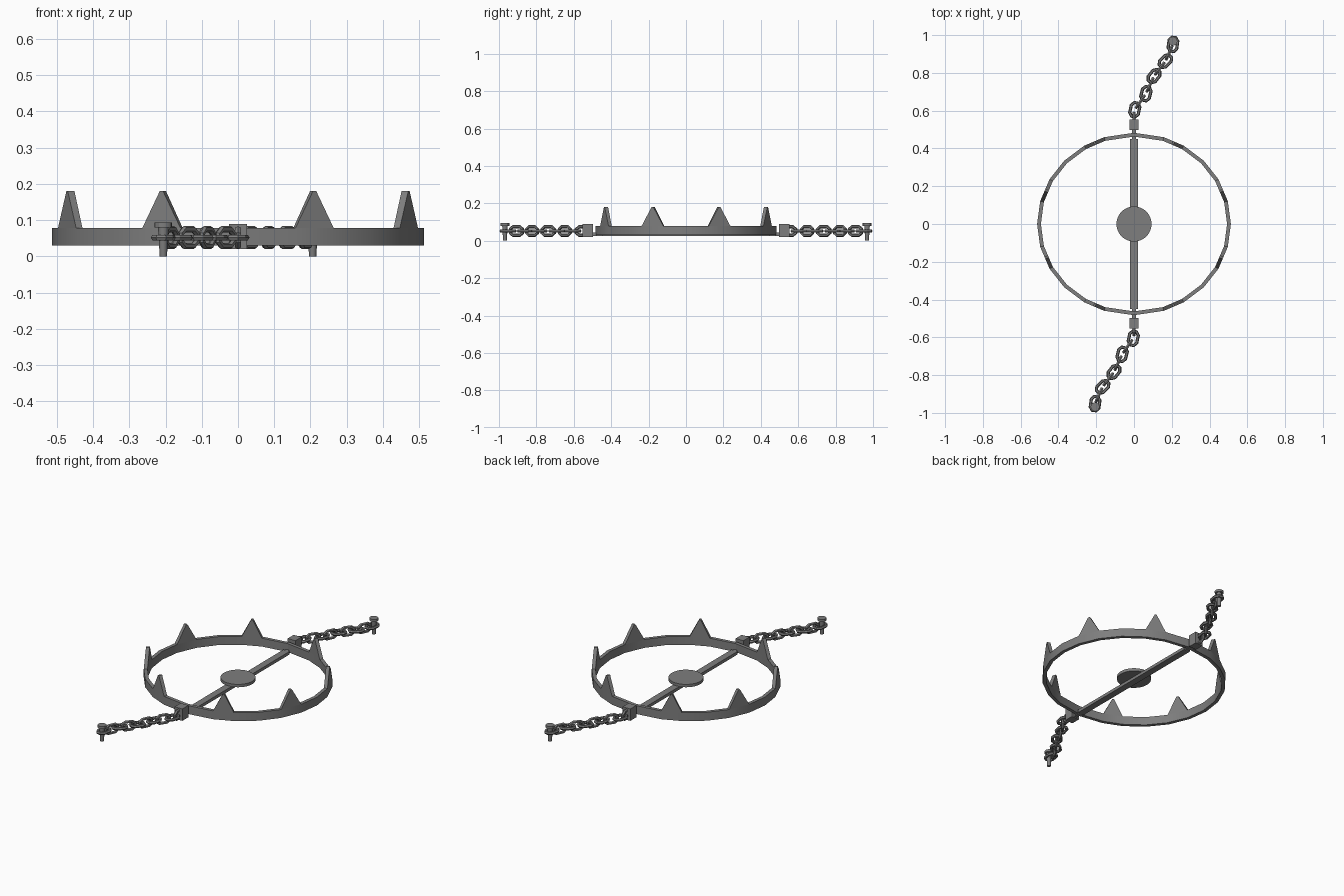
import bpy, bmesh
from math import cos, sin, pi, radians, atan2
from mathutils import Vector, Matrix

cube = bpy.data.objects.get("Cube")
if cube:
    bpy.data.objects.remove(cube, do_unlink=True)

steel = bpy.data.materials.new("dark_steel")
steel.use_nodes = True
GREY = (0.21, 0.21, 0.21, 1)
steel.diffuse_color = GREY
bsdf = steel.node_tree.nodes["Principled BSDF"]
bsdf.inputs["Base Color"].default_value = GREY
bsdf.inputs["Roughness"].default_value = 0.7


def finish(name, bm, smooth=False):
    bmesh.ops.recalc_face_normals(bm, faces=bm.faces)
    mesh = bpy.data.meshes.new(name)
    bm.to_mesh(mesh)
    bm.free()
    mesh.materials.append(steel)
    ob = bpy.data.objects.new(name, mesh)
    bpy.context.collection.objects.link(ob)
    if smooth:
        mesh.shade_smooth()
        mesh.set_sharp_from_angle(angle=radians(30))
    return ob


def box(bm, lo, hi):
    lo, hi = Vector(lo), Vector(hi)
    size = Matrix.Diagonal((hi - lo).to_4d())
    size[3][3] = 1
    bmesh.ops.create_cube(bm, size=1, matrix=Matrix.Translation((lo + hi) / 2) @ size)


def cone(bm, x, y, z0, z1, r0, r1, sides):
    bmesh.ops.create_cone(bm, cap_ends=True, segments=sides, radius1=r0, radius2=r1,
                          depth=z1 - z0, matrix=Matrix.Translation((x, y, (z0 + z1) / 2)))


def skin(bm, rings, closed=False):
    """Join equal rings of points into a tube."""
    rows = [[bm.verts.new(p) for p in ring] for ring in rings]
    n = len(rows[0])
    pairs = list(zip(rows, rows[1:])) + ([(rows[-1], rows[0])] if closed else [])
    for a, b in pairs:
        for i in range(n):
            j = (i + 1) % n
            bm.faces.new((a[i], a[j], b[j], b[i]))
    if not closed:
        bm.faces.new(rows[0])
        bm.faces.new(rows[-1])


# Jaws: two half hoops with pointed teeth
RX, RY, THICK = 0.513, 0.483, 0.02
LOW, HIGH, TIP = 0.03, 0.079, 0.18
QUARTER = [0, 14.5, 29.5, 44, 59, 72, 90]


def rim(angle, side, inset=0):
    a = radians(angle)
    return Vector((side * (RX - inset) * cos(a), (RY - inset) * sin(a), 0))


def tooth(bm, a0, a1, side):
    rings = []
    for inset in (0, THICK):
        p, q = rim(a0, side, inset), rim(a1, side, inset)
        mid, half = (p + q) / 2, (q - p).normalized() * 0.005
        up, base = Vector((0, 0, TIP)), Vector((0, 0, HIGH - 0.001))
        rings.append([p + base, q + base, mid + half + up, mid - half + up])
    skin(bm, rings)


for label, side in (("left", 1), ("right", -1)):
    bm = bmesh.new()
    angles = [-a for a in QUARTER[:0:-1]] + QUARTER
    skin(bm, [[rim(a, side, i) + Vector((0, 0, z))
               for i, z in ((0, LOW), (0, HIGH), (THICK, HIGH), (THICK, LOW))]
              for a in angles])
    finish(label + "_jaw", bm, True)
    bm = bmesh.new()
    for s in (1, -1):
        for k in (1, 4):
            tooth(bm, s * QUARTER[k], s * QUARTER[k + 1], side)
    finish(label + "_teeth", bm)

# Base bar with narrow ends, and the trigger plate
bm = bmesh.new()
box(bm, (-0.02, -0.45, 0.026), (0.02, 0.45, 0.044))
box(bm, (-0.01, -0.5, 0.026), (0.01, 0.5, 0.044))
finish("base_bar", bm)
bm = bmesh.new()
cone(bm, 0, 0, 0.043, 0.06, 0.093, 0.093, 32)
finish("trigger_plate", bm, True)

# Chain links: stretched octagons swept with a hexagonal wire
OUTLINE = [(0.037, 0.010), (0.020, 0.023), (-0.020, 0.023), (-0.037, 0.010)]
OUTLINE += [(-u, -v) for u, v in OUTLINE]
WIRE, CHAIN_Z = 0.009, 0.052


def link(bm, x, y, heading, upright):
    turn = Matrix.Translation((x, y, CHAIN_Z)) @ Matrix.Rotation(heading, 4, "Z")
    if upright:
        turn = turn @ Matrix.Rotation(pi / 2, 4, "X")
    pts = [Vector((u, v, 0)) for u, v in OUTLINE]
    rings = []
    for i, p in enumerate(pts):
        along = (pts[(i + 1) % len(pts)] - p).normalized() + (p - pts[i - 1]).normalized()
        out = Vector((along.y, -along.x, 0)).normalized()
        rings.append([turn @ (p + out * WIRE * cos(t) + Vector((0, 0, WIRE * sin(t))))
                      for t in (k * pi / 3 for k in range(6))])
    skin(bm, rings, True)


# Flat link centres and headings; upright links bridge each gap
FLAT = [(0.004, 0.605, 78), (0.063, 0.69, 76), (0.106, 0.783, 52),
        (0.166, 0.862, 45), (0.206, 0.951, 82)]

for label, s in (("back", 1), ("front", -1)):
    bm = bmesh.new()
    box(bm, (-0.025, s * 0.525 - 0.028, 0.02), (0.025, s * 0.525 + 0.028, 0.09))
    finish(label + "_hinge_block", bm)

    bm = bmesh.new()
    link(bm, 0, s * 0.55, pi / 2, True)
    for x, y, deg in FLAT:
        link(bm, s * x, s * y, radians(deg), False)
    for (x0, y0, _), (x1, y1, _) in zip(FLAT, FLAT[1:]):
        link(bm, s * (x0 + x1) / 2, s * (y0 + y1) / 2, atan2(y1 - y0, x1 - x0), True)
    finish(label + "_chain", bm)

    # Ground stake with a wide head
    bm = bmesh.new()
    x, y = s * 0.206, s * 0.968
    cone(bm, x, y, 0, 0.085, 0.010, 0.015, 12)
    cone(bm, x, y, 0.08, 0.094, 0.024, 0.024, 12)
    finish(label + "_stake", bm, True)
